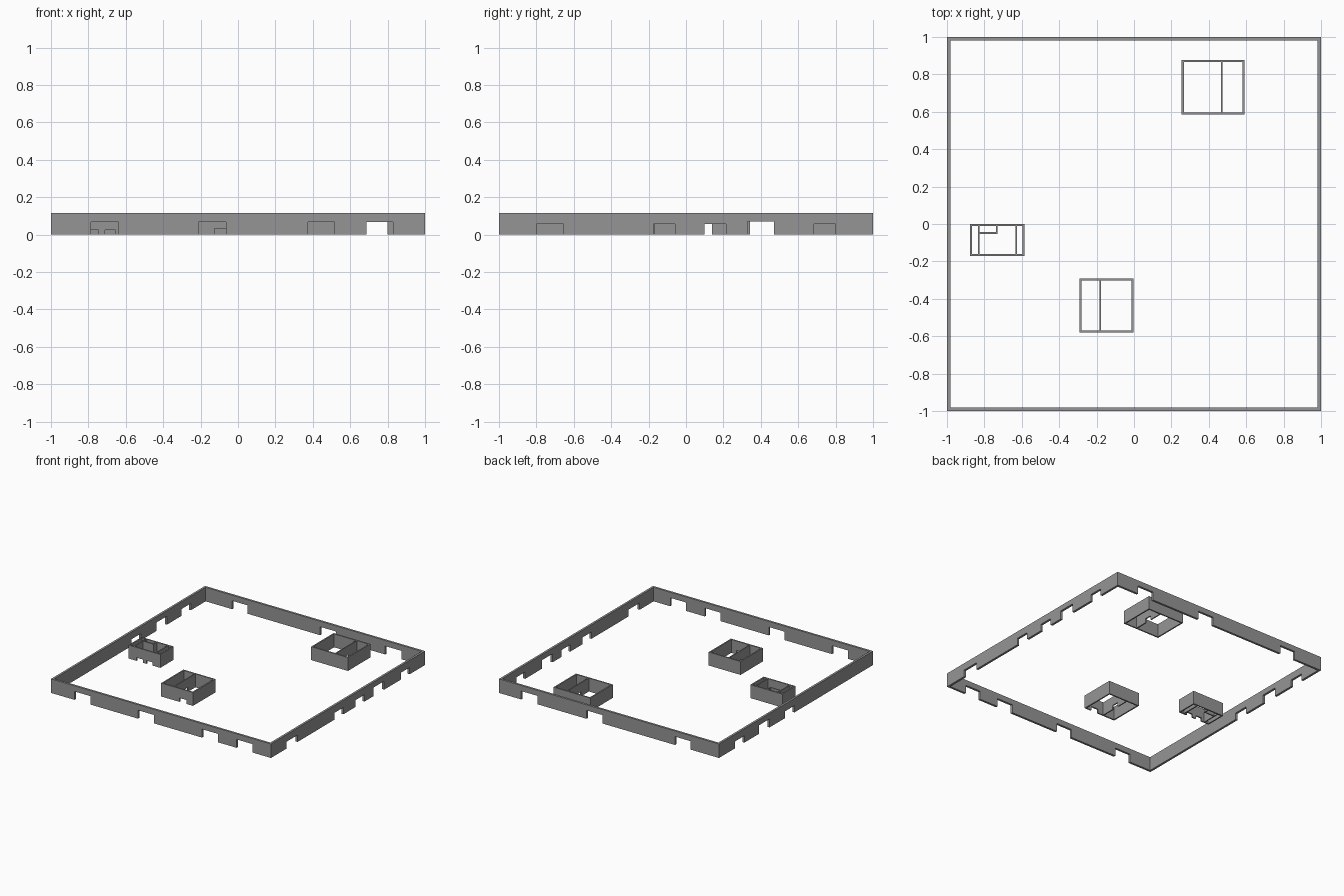
import bpy, bmesh
from mathutils import Vector

if "Cube" in bpy.data.objects:
    bpy.data.objects.remove(bpy.data.objects["Cube"])

# Dark grey plaster
grey = bpy.data.materials.new("dark_grey")
grey.diffuse_color = (0.3, 0.3, 0.3, 1)
grey.use_nodes = True
grey.node_tree.nodes["Principled BSDF"].inputs["Base Color"].default_value = grey.diffuse_color


def wall(name, a, b, height, thick, doors=()):
    """Wall centred on line a-b; doors are (start, end, height) along its main axis."""
    a, b = Vector((*a, 0)), Vector((*b, 0))
    axis = 0 if abs(b.x - a.x) > abs(b.y - a.y) else 1
    lo, hi = sorted((a[axis], b[axis]))
    # Side profile with door notches along the foot
    profile = [(lo, 0)]
    for s, e, h in sorted(doors):
        profile += [(s, 0), (s, h), (e, h), (e, 0)]
    profile += [(hi, 0), (hi, height), (lo, height)]
    off = a[1 - axis] - thick / 2

    def place(u, z):
        return (u, off, z) if axis == 0 else (off, u, z)

    bm = bmesh.new()
    face = bm.faces.new([bm.verts.new(place(u, z)) for u, z in profile])
    ext = bmesh.ops.extrude_face_region(bm, geom=[face])
    move = Vector((0, thick, 0)) if axis == 0 else Vector((thick, 0, 0))
    bmesh.ops.translate(bm, vec=move,
                        verts=[v for v in ext["geom"] if isinstance(v, bmesh.types.BMVert)])
    bmesh.ops.recalc_face_normals(bm, faces=bm.faces)
    mesh = bpy.data.meshes.new(name)
    bm.to_mesh(mesh)
    bm.free()
    mesh.materials.append(grey)
    obj = bpy.data.objects.new(name, mesh)
    bpy.context.collection.objects.link(obj)


def enclosure(name, x0, x1, y0, y1, height, thick, doors=None):
    """Four walls whose outer faces lie on the given rectangle."""
    d, t = doors or {}, thick / 2
    wall(name + "_front_wall", (x0, y0 + t), (x1, y0 + t), height, thick, d.get("front", ()))
    wall(name + "_back_wall", (x0, y1 - t), (x1, y1 - t), height, thick, d.get("back", ()))
    for side, x in (("left", x0 + t), ("right", x1 - t)):
        wall(f"{name}_{side}_wall", (x, y0 + thick), (x, y1 - thick),
             height, thick, d.get(side, ()))


# Perimeter wall with gateways
enclosure("perimeter", -1, 1, -1, 1, 0.115, 0.018, {
    "front": [(-0.787, -0.64, 0.069), (-0.21, -0.065, 0.069),
              (0.373, 0.517, 0.069), (0.688, 0.83, 0.069)],
    "back": [(-0.74, -0.60, 0.069), (0.06, 0.205, 0.069), (0.65, 0.798, 0.069)],
    "right": [(-0.80, -0.655, 0.056), (-0.175, -0.06, 0.056), (0.10, 0.215, 0.056),
              (0.33, 0.47, 0.07), (0.685, 0.80, 0.056)],
    "left": [(0.02, 0.14, 0.056), (0.342, 0.48, 0.07), (0.67, 0.79, 0.056)],
})

H, T = 0.11, 0.011

# Large house at the back right
enclosure("large_house", 0.255, 0.59, 0.585, 0.878, H, T)
wall("large_house_partition", (0.47, 0.596), (0.47, 0.867), H, 0.009, [(0.70, 0.76, 0.035)])

# Middle house
enclosure("middle_house", -0.292, -0.002, -0.581, -0.291, H, T,
          {"front": [(-0.125, -0.06, 0.032)]})
wall("middle_house_partition", (-0.18, -0.57), (-0.18, -0.302), H, 0.009,
     [(-0.46, -0.40, 0.035)])

# Small house with side rooms and a closet
enclosure("small_house", -0.876, -0.586, -0.172, 0.001, H, T,
          {"front": [(-0.80, -0.745, 0.026), (-0.71, -0.655, 0.026)]})
for name, x in (("left", -0.83), ("right", -0.63)):
    wall(f"small_house_{name}_partition", (x, -0.161), (x, -0.01), H, 0.009)
wall("closet_front", (-0.8255, -0.048), (-0.73, -0.048), H, 0.009)
wall("closet_side", (-0.7345, -0.0435), (-0.7345, -0.01), H, 0.009)
